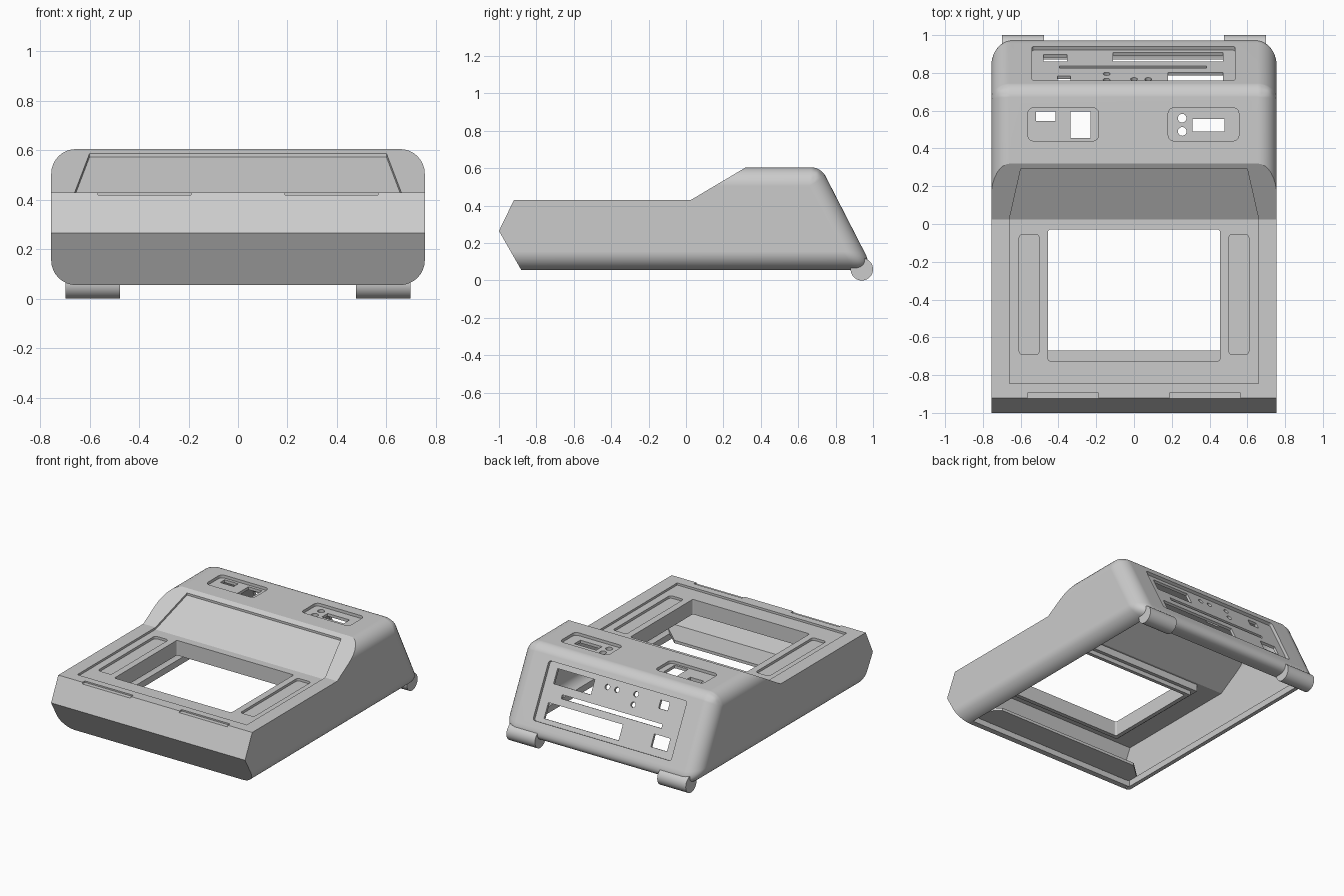
import bpy, bmesh, math
from mathutils import Matrix, Vector

if "Cube" in bpy.data.objects:
    bpy.data.objects.remove(bpy.data.objects["Cube"])

grey = bpy.data.materials.new("light_grey_plastic")
grey.use_nodes = True
grey.diffuse_color = (0.6, 0.6, 0.6, 1)
grey.node_tree.nodes["Principled BSDF"].inputs["Base Color"].default_value = (0.6, 0.6, 0.6, 1)


def make(name, bm):
    bmesh.ops.recalc_face_normals(bm, faces=bm.faces)
    mesh = bpy.data.meshes.new(name)
    bm.to_mesh(mesh)
    bm.free()
    mesh.materials.append(grey)
    obj = bpy.data.objects.new(name, mesh)
    bpy.context.collection.objects.link(obj)
    return obj


def activate(obj):
    bpy.ops.object.select_all(action="DESELECT")
    obj.select_set(True)
    bpy.context.view_layer.objects.active = obj


def combine(target, other, operation="DIFFERENCE"):
    mod = target.modifiers.new("combine", "BOOLEAN")
    mod.operation, mod.object, mod.solver = operation, other, "EXACT"
    activate(target)
    bpy.ops.object.modifier_apply(modifier=mod.name)
    bpy.data.objects.remove(other)


def extruded(name, faces, shift):
    """Closed solid from connected polygons pushed along a vector."""
    bm = bmesh.new()
    for pts in faces:
        bm.faces.new([bm.verts.new(p) for p in pts])
    bmesh.ops.remove_doubles(bm, verts=bm.verts, dist=1e-5)
    ext = bmesh.ops.extrude_face_region(bm, geom=bm.faces[:], use_keep_orig=True)
    moved = [g for g in ext["geom"] if isinstance(g, bmesh.types.BMVert)]
    bmesh.ops.translate(bm, verts=moved, vec=shift)
    return make(name, bm)


def side_prism(name, profile, half):
    return extruded(name, [[(-half, y, z) for y, z in profile]], (2 * half, 0, 0))


def pad(name, x0, x1, y0, y1, z0, z1, r=0, frame=Matrix()):
    """Rounded rectangle prism in a local frame."""
    pts = []
    corners = ((x1, y1, -1, -1), (x0, y1, 1, -1), (x0, y0, 1, 1), (x1, y0, -1, 1))
    for i, (x, y, sx, sy) in enumerate(corners):
        for k in range(7 if r else 1):
            a = math.pi / 2 * (i + k / 6)
            pts.append(frame @ Vector((x + r * (sx + math.cos(a)), y + r * (sy + math.sin(a)), z0)))
    return extruded(name, [pts], frame.to_3x3() @ Vector((0, 0, z1 - z0)))


def hull(name, inset):
    """Wedge-backed block with rounded side and rear edges."""
    low, high, half = 0.055 + inset, 0.605 - inset, 0.755 - inset
    back = lambda z: 1.004 - (z - 0.055) / 1.95 - inset * 1.124
    obj = side_prism(name, [(-1.2, low), (-1.2, high), (back(high), high), (back(low), low)], half)
    bm = bmesh.new()
    bm.from_mesh(obj.data)
    weight = bm.edges.layers.float.new("bevel_weight_edge")
    for e in bm.edges:
        mid = (e.verts[0].co + e.verts[1].co) / 2
        if mid.y > -1.1:
            e[weight] = 0.5 if abs(mid.x) < 0.1 and mid.z > 0.4 else 1
    bm.to_mesh(obj.data)
    bm.free()
    mod = obj.modifiers.new("round", "BEVEL")
    mod.limit_method, mod.width, mod.segments = "WEIGHT", 0.1 - inset / 2, 8
    activate(obj)
    bpy.ops.object.modifier_apply(modifier=mod.name)
    return obj


# Outer shell and hollow interior
shell = hull("housing", 0)
combine(shell, side_prism("profile", [(-0.88, 0.055), (-1, 0.265), (-0.92, 0.43), (0.025, 0.43),
        (0.32, 0.605), (0.4, 0.7), (1.2, 0.7), (1.2, 0), (-0.849, 0)], 1), "INTERSECT")
cavity = hull("cavity", 0.04)
combine(cavity, side_prism("inner_profile", [(-0.835, 0.07), (-0.953, 0.265), (-0.893, 0.39), (0.035, 0.39),
        (0.33, 0.565), (0.4, 0.7), (1.2, 0.7), (1.2, 0.07)], 1), "INTERSECT")
combine(shell, cavity)
combine(shell, pad("bottom_opening", -0.665, 0.665, -0.84, 0.87, -0.1, 0.12))

# Window collar below the deck, and a front floor flange
combine(shell, pad("collar", -0.52, 0.52, -0.785, 0.02, 0.34, 0.4), "UNION")
combine(shell, pad("collar_lip", -0.485, 0.485, -0.755, -0.005, 0.31, 0.36), "UNION")
combine(shell, extruded("flange", [[(-0.7, -0.87, 0.1), (0.7, -0.87, 0.1), (0.7, -0.8, 0.1), (0.56, -0.67, 0.1),
        (-0.56, -0.67, 0.1), (-0.7, -0.8, 0.1)]], (0, 0, 0.02)), "UNION")

# Sunken panel running over the deck and up the slope
deck = [(-0.66, -0.845, 0.415), (0.66, -0.845, 0.415), (0.66, 0.025, 0.415), (-0.66, 0.025, 0.415)]
slope = [deck[3], deck[2], (0.6, 0.29, 0.572), (-0.6, 0.29, 0.572)]
combine(shell, extruded("panel", [deck, slope], (0, 0, 0.2)))

# Deck window, side trays and front notches
combine(shell, pad("window", -0.455, 0.455, -0.725, -0.03, 0.2, 0.6, 0.012))
for s in (-1, 1):
    combine(shell, pad("tray", s * 0.555 - 0.053, s * 0.555 + 0.053, -0.692, -0.055, 0.398, 0.6, 0.02))
    combine(shell, pad("notch", s * 0.377 - 0.188, s * 0.377 + 0.188, -0.94, -0.895, 0.42, 0.5))

# Top control pockets with their openings
for x in (-0.375, 0.368):
    combine(shell, pad("pocket", x - 0.187, x + 0.187, 0.44, 0.615, 0.585, 0.7, 0.03))
for box in ((-0.52, -0.415, 0.545, 0.595), (-0.335, -0.23, 0.455, 0.595), (0.31, 0.48, 0.49, 0.555)):
    combine(shell, pad("opening", *box, 0.5, 0.7))
for y in (0.49, 0.56):
    combine(shell, pad("button_hole", 0.232, 0.278, y - 0.023, y + 0.023, 0.5, 0.7, 0.023))

# Rear connector panel, laid out down the sloping back
rear = Matrix.Translation((0, 0.76, 0.531)) @ Matrix.Rotation(-math.atan(1.95), 4, "X")
combine(shell, pad("rear_panel", -0.54, 0.535, 0, 0.395, -0.022, 0.1, 0.015, rear))
for box in ((-0.48, -0.355, 0.26, 0.345), (-0.11, 0.47, 0.26, 0.365), (-0.395, 0.385, 0.187, 0.213),
            (-0.405, -0.335, 0.04, 0.095), (0.18, 0.47, 0.035, 0.135)):
    combine(shell, pad("port", *box, -0.12, 0.1, 0, rear))
for x, s in ((-0.145, 0.12), (-0.145, 0.05), (0, 0.058), (0.075, 0.058)):
    combine(shell, pad("jack_hole", x - 0.018, x + 0.018, s - 0.018, s + 0.018, -0.12, 0.1, 0.018, rear))

# Round rear feet
feet = []
for name, x in (("right_foot", -0.587), ("left_foot", 0.587)):
    bm = bmesh.new()
    bmesh.ops.create_cone(bm, cap_ends=True, segments=40, radius1=0.06, radius2=0.06, depth=0.222,
                          matrix=Matrix.Translation((x, 0.94, 0.06)) @ Matrix.Rotation(math.pi / 2, 4, "Y"))
    feet.append(make(name, bm))

# Smooth rounded edges, keep corners crisp
for obj in [shell] + feet:
    activate(obj)
    bpy.ops.object.shade_smooth_by_angle(angle=math.radians(25))
    mod = obj.modifiers.new("flat_normals", "WEIGHTED_NORMAL")
    mod.keep_sharp = True
